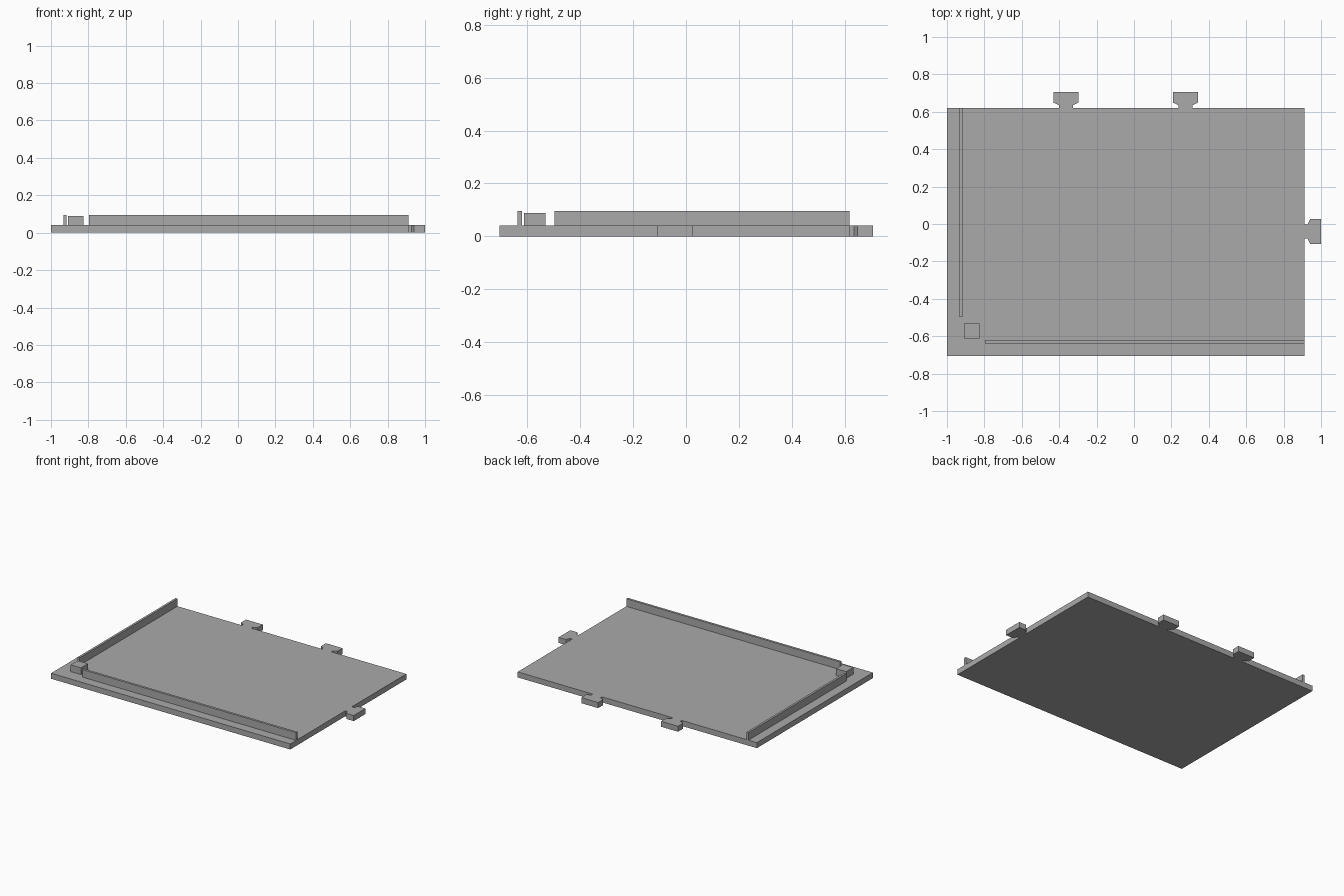
import bpy
import bmesh
from mathutils import Matrix, Vector
from math import pi

cube = bpy.data.objects.get("Cube")
if cube:
    bpy.data.objects.remove(cube)

# One plain grey for the whole tile
GREY = (0.4, 0.4, 0.4, 1)
grey = bpy.data.materials.new("plain grey")
grey.use_nodes = True
grey.diffuse_color = GREY
grey.node_tree.nodes["Principled BSDF"].inputs["Base Color"].default_value = GREY

# Tile edges and heights
LEFT, RIGHT, FRONT, BACK = -1.0, 0.912, -0.706, 0.619
BASE_TOP, RAIL_TOP, PEG_TOP = 0.04, 0.095, 0.089


def prism(name, outline, z0, z1, matrix=Matrix()):
    """Extrude a flat outline upward from z0 to z1."""
    bm = bmesh.new()
    face = bm.faces.new([bm.verts.new((x, y, z0)) for x, y in outline])
    top = bmesh.ops.extrude_face_region(bm, geom=[face])["geom"]
    verts = [v for v in top if isinstance(v, bmesh.types.BMVert)]
    bmesh.ops.translate(bm, verts=verts, vec=Vector((0, 0, z1 - z0)))
    bmesh.ops.transform(bm, matrix=matrix, verts=bm.verts)
    bmesh.ops.recalc_face_normals(bm, faces=bm.faces)
    mesh = bpy.data.meshes.new(name)
    bm.to_mesh(mesh)
    bm.free()
    mesh.materials.append(grey)
    obj = bpy.data.objects.new(name, mesh)
    bpy.context.collection.objects.link(obj)
    return obj


def box(name, x0, x1, y0, y1, z0, z1):
    return prism(name, [(x0, y0), (x1, y0), (x1, y1), (x0, y1)], z0, z1)


# Flat base plate
box("base_plate", LEFT, RIGHT, FRONT, BACK, 0, BASE_TOP)

# Raised rails along two edges, with a square peg in the corner between them
box("side_rail", -0.933, -0.917, -0.498, BACK, BASE_TOP, RAIL_TOP)
box("front_rail", -0.797, RIGHT, -0.638, -0.621, BASE_TOP, RAIL_TOP)
box("corner_peg", -0.909, -0.827, -0.612, -0.532, BASE_TOP, PEG_TOP)

# Interlocking tabs: narrow neck flaring to a wide head
half = [(0.037, 0), (0.037, 0.016), (0.067, 0.03), (0.067, 0.088)]
tab = half + [(-x, y) for x, y in reversed(half)]
for name, x, y, turn in (("back_tab_right", -0.364, BACK, 0),
                         ("back_tab_left", 0.275, BACK, 0),
                         ("side_tab", RIGHT, -0.04, -pi / 2)):
    place = Matrix.Translation((x, y, 0)) @ Matrix.Rotation(turn, 4, 'Z')
    prism(name, tab, 0, BASE_TOP, place)
